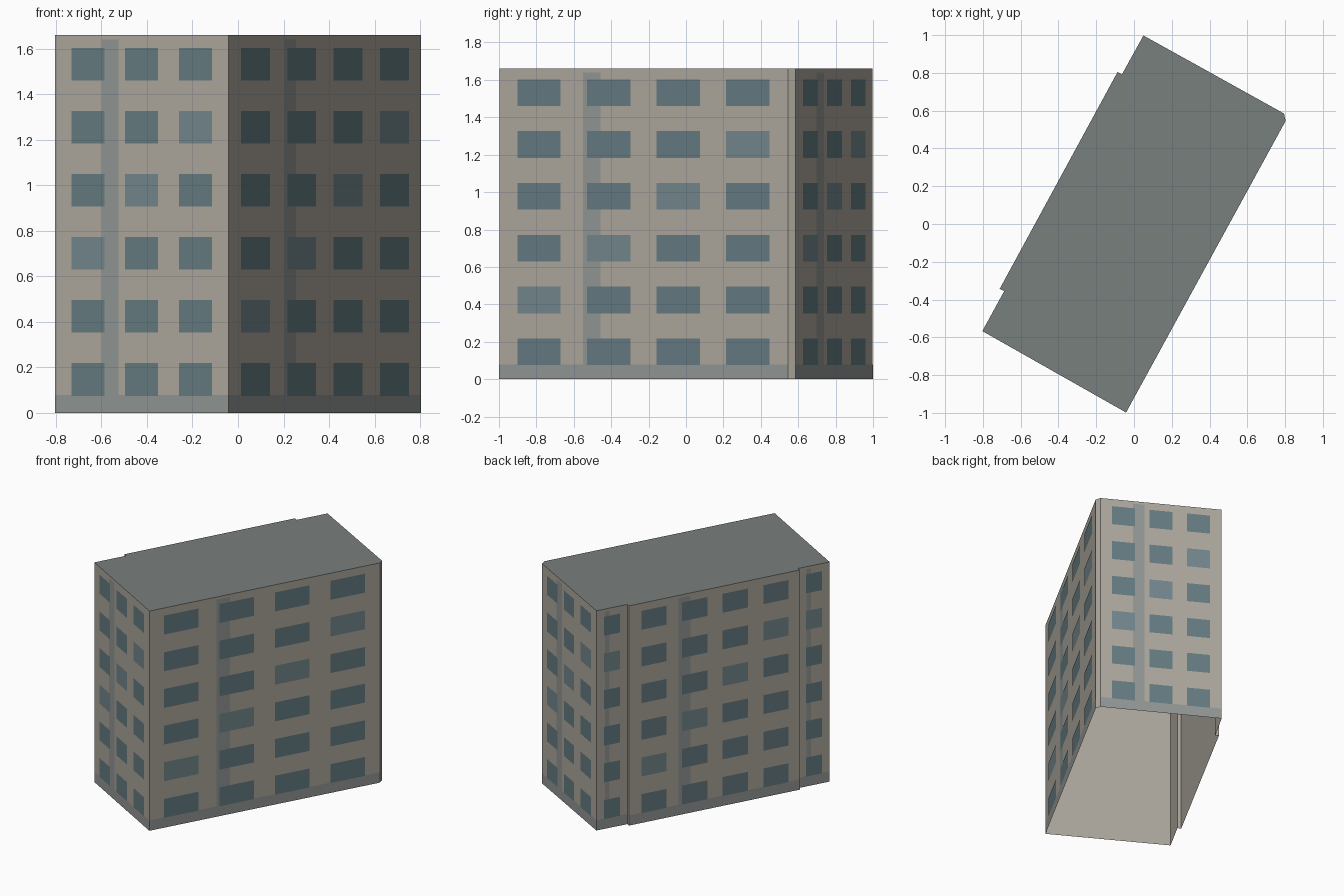
import bpy
from mathutils import Vector

if "Cube" in bpy.data.objects:
    bpy.data.objects.remove(bpy.data.objects["Cube"])

H = 1.66      # wall height
ROWS = 6      # storeys


def material(name, rgb):
    m = bpy.data.materials.new(name)
    m.diffuse_color = (*rgb, 1)
    m.use_nodes = True
    m.node_tree.nodes["Principled BSDF"].inputs["Base Color"].default_value = m.diffuse_color
    return m


def add_object(name, faces, mat):
    """One mesh object from a list of separate polygons."""
    verts, polys = [], []
    for f in faces:
        polys.append(range(len(verts), len(verts) + len(f)))
        verts += f
    me = bpy.data.meshes.new(name)
    me.from_pydata(verts, [], [list(p) for p in polys])
    me.materials.append(mat)
    ob = bpy.data.objects.new(name, me)
    bpy.context.collection.objects.link(ob)
    return ob


def panel(p, q, u0, u1, z0, z1, off=0.0):
    """Upright rectangle on wall p-q, pushed outward by off."""
    d = q - p
    n = Vector((d.y, -d.x)).normalized() * off
    a, b = p + d * u0 + n, p + d * u1 + n
    return [(a.x, a.y, z0), (b.x, b.y, z0), (b.x, b.y, z1), (a.x, a.y, z1)]


# Footprint, counter-clockwise: corner, then for the wall that starts there
# (window columns, first window start, window width, pitch, stripe start, stripe end)
SHORT = (3, 0.095, 0.191, 0.31, 0.27, 0.365)
LONG = (4, 0.063, 0.15, 0.241, 0.29, 0.35)
MAIN = (4, 0.072, 0.148, 0.238, 0.29, 0.36)
SINGLE = (1, 0.245, 0.51, 0, 0.27, 0.42)
plan = [
    ((-0.803, -0.567), SHORT),
    ((-0.042, -0.998), LONG),
    ((0.803, 0.546), None),
    ((0.794, 0.585), SHORT),
    ((0.05, 0.998), SINGLE),
    ((-0.064, 0.792), None),
    ((-0.087, 0.805), MAIN),
    ((-0.711, -0.343), None),
    ((-0.687, -0.355), SINGLE),
]

walls, bases, stripes, windows, pale = [], [], [], [], []
corners = [Vector(c) for c, _ in plan]
for i, (_, style) in enumerate(plan):
    p, q = corners[i], corners[(i + 1) % len(corners)]
    walls.append(panel(p, q, 0, 1, 0, H))
    if not style:
        continue
    cols, start, width, pitch, s0, s1 = style
    # plinth band and vertical stripe
    bases.append(panel(p, q, 0, 1, 0, 0.078, 0.001))
    stripes.append(panel(p, q, s0, s1, 0.078, 1.64, 0.001))
    # window grid, with one diagonal of paler panes
    for r in range(ROWS):
        z = 0.075 + r * 0.277
        for c in range(cols):
            u = start + c * pitch
            target = pale if r - c == 5 - cols else windows
            target.append(panel(p, q, u, u + width, z, z + 0.143, 0.002))

wall_mat = material("wall", (0.42, 0.39, 0.34))
trim_mat = material("trim", (0.285, 0.31, 0.30))
glass_mat = material("glass", (0.13, 0.20, 0.22))
pale_mat = material("pale_glass", (0.17, 0.24, 0.265))
roof_mat = material("roof", (0.19, 0.215, 0.205))

# Open-bottomed shell with a flat roof
shell = add_object("walls", walls, wall_mat)
add_object("roof", [[(c.x, c.y, H) for c in corners]], roof_mat)
add_object("plinth_bands", bases, trim_mat)
add_object("wall_stripes", stripes, trim_mat)
add_object("windows", windows, glass_mat)
add_object("pale_windows", pale, pale_mat)
